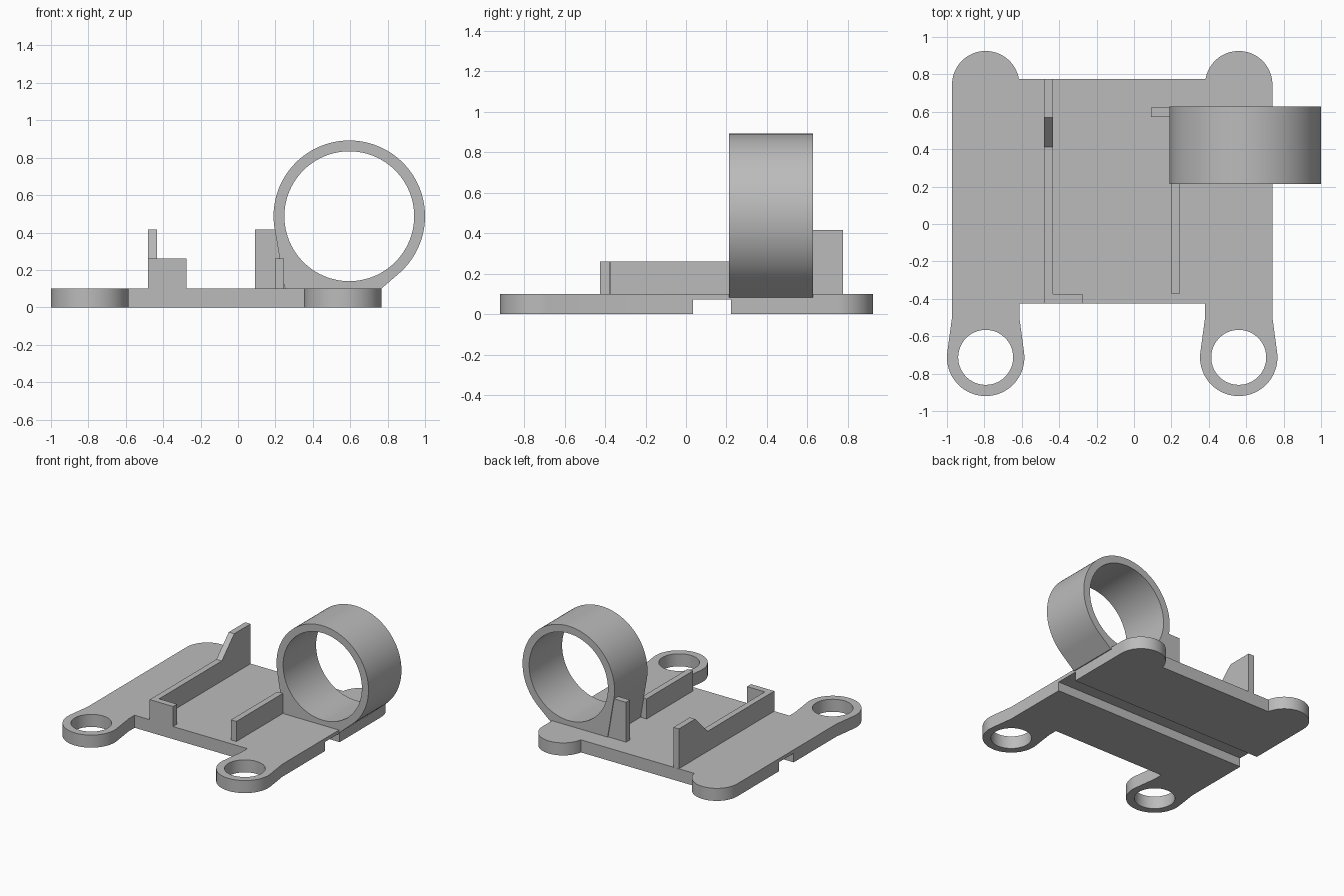
import bpy, bmesh
from math import cos, sin, radians
from mathutils import Vector

cube = bpy.data.objects.get("Cube")
if cube:
    bpy.data.objects.remove(cube, do_unlink=True)

grey = bpy.data.materials.new("plain grey")
grey.use_nodes = True
COLOUR = (0.5, 0.5, 0.5, 1)
grey.diffuse_color = COLOUR
grey.node_tree.nodes["Principled BSDF"].inputs["Base Color"].default_value = COLOUR


def arc(cx, cy, r, start, end, n):
    step = (end - start) / n
    return [(cx + r * cos(radians(start + i * step)),
             cy + r * sin(radians(start + i * step))) for i in range(n + 1)]


def extrude(name, outline, axis, low, high):
    """Extrude a flat outline along the given axis, from low to high."""
    place = {"x": lambda a, b: (low, a, b),
             "y": lambda a, b: (a, low, b),
             "z": lambda a, b: (a, b, low)}[axis]
    bm = bmesh.new()
    face = bm.faces.new([bm.verts.new(place(a, b)) for a, b in outline])
    new = bmesh.ops.extrude_face_region(bm, geom=[face])["geom"]
    shift = Vector([(high - low) * (axis == k) for k in "xyz"])
    bmesh.ops.translate(bm, vec=shift,
                        verts=[v for v in new if isinstance(v, bmesh.types.BMVert)])
    bmesh.ops.recalc_face_normals(bm, faces=bm.faces[:])
    mesh = bpy.data.meshes.new(name)
    bm.to_mesh(mesh)
    bm.free()
    mesh.materials.append(grey)
    obj = bpy.data.objects.new(name, mesh)
    bpy.context.collection.objects.link(obj)
    return obj


def box(name, x0, x1, y0, y1, z0, z1):
    return extrude(name, [(x0, y0), (x1, y0), (x1, y1), (x0, y1)], "z", z0, z1)


def cut(obj, cutters):
    """Subtract the cutters, bake the result and drop the cutters."""
    for c in cutters:
        c.hide_render = True
        mod = obj.modifiers.new("cut", "BOOLEAN")
        mod.operation, mod.solver, mod.object = "DIFFERENCE", "EXACT", c
    graph = bpy.context.evaluated_depsgraph_get()
    mesh = bpy.data.meshes.new_from_object(obj.evaluated_get(graph))
    obj.modifiers.clear()
    obj.data = mesh
    for c in cutters:
        bpy.data.objects.remove(c, do_unlink=True)


def smooth(obj):
    bpy.ops.object.select_all(action="DESELECT")
    obj.select_set(True)
    bpy.context.view_layer.objects.active = obj
    bpy.ops.object.shade_smooth_by_angle(angle=radians(25))


# Base plate with two front ears and two rounded rear lobes
LEFT, RIGHT, HALF, TOP = -0.793, 0.56, 0.18, 0.1
EAR_Y, LOBE_Y, FRONT = -0.713, 0.745, -0.425


def ear(cx):
    return ([(cx - HALF, -0.5)] + arc(cx, EAR_Y, 0.207, 172, 368, 40)
            + [(cx + HALF, -0.5)])


outline = (ear(LEFT) + [(LEFT + HALF, FRONT), (RIGHT - HALF, FRONT)] + ear(RIGHT)
           + arc(RIGHT, LOBE_Y, HALF, 0, 170, 36)
           + arc(LEFT, LOBE_Y, HALF, 10, 180, 36))
plate = extrude("base_plate", outline, "z", 0, TOP)
holes = [extrude("hole_cutter", arc(cx, EAR_Y, 0.147, 0, 354, 59), "z", -0.1, 0.2)
         for cx in (LEFT, RIGHT)]
groove = box("groove_cutter", -1.2, 1.2, 0.035, 0.222, -0.1, 0.072)
cut(plate, holes + [groove])
smooth(plate)

# Upright ring with its solid foot, bored through
RX, RZ = 0.595, 0.487
foot_and_rim = arc(RX, RZ, 0.405, -49, 191, 96) + [(0.254, 0.083), (0.747, 0.083)]
ring = extrude("ring_holder", foot_and_rim, "y", 0.213, 0.628)
cut(ring, [extrude("bore_cutter", arc(RX, RZ, 0.347, 0, 357, 119), "y", 0, 1)])
smooth(ring)

# Long rail with a raised rear end and a short return at the front
rail_side = [(FRONT, TOP), (0.775, TOP), (0.775, 0.417), (0.57, 0.417),
             (0.413, 0.26), (FRONT, 0.26)]
extrude("long_rail", rail_side, "x", -0.48, -0.432)
box("rail_return", -0.432, -0.275, FRONT, -0.375, TOP, 0.26)

# Short rail in front of the ring and stop tab beside it
box("short_rail", 0.198, 0.246, -0.372, 0.213, TOP, 0.26)
tab = [(0.092, TOP), (0.258, TOP), (0.2, 0.417), (0.092, 0.417)]
extrude("stop_tab", tab, "y", 0.572, 0.622)
